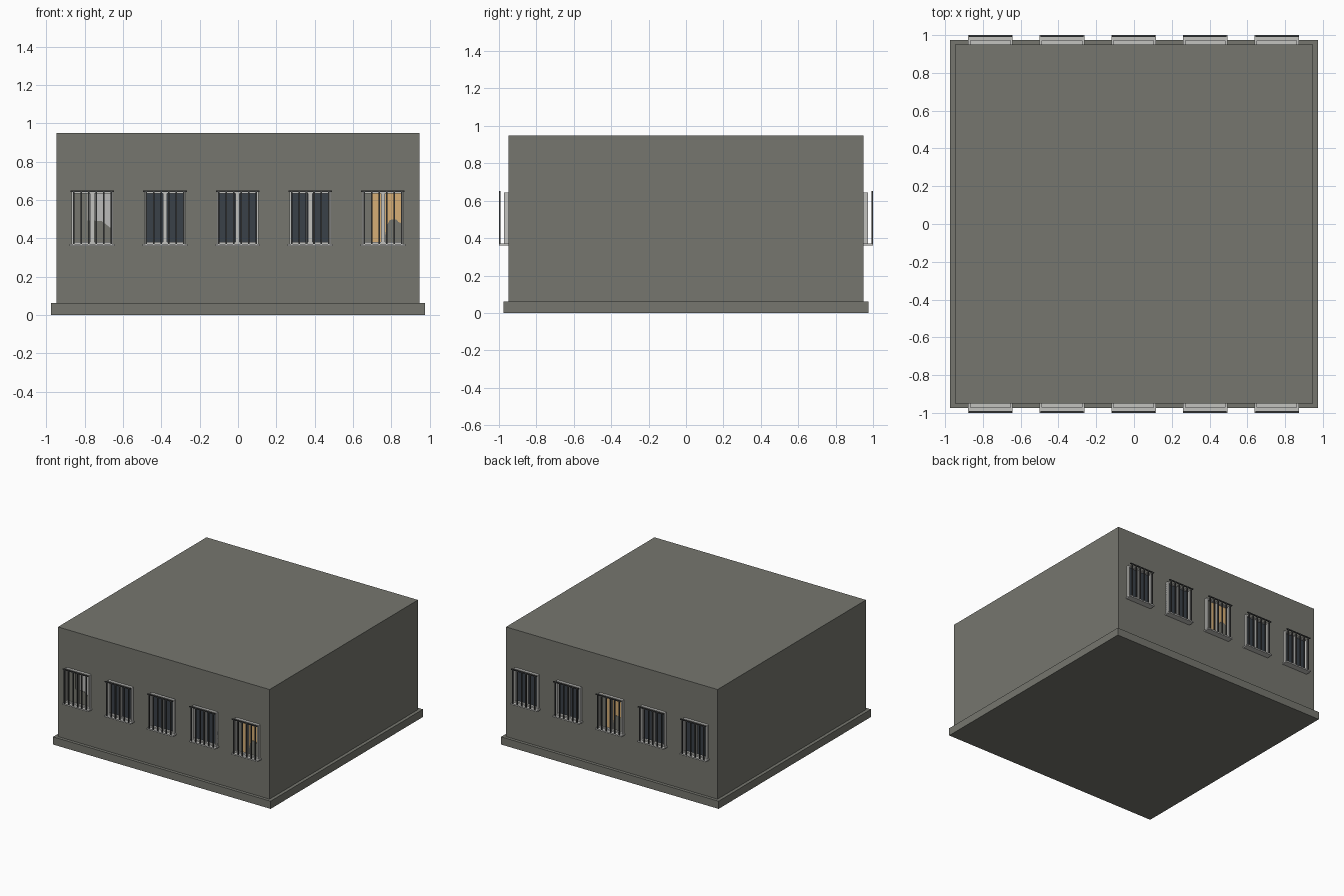
import bpy
import bmesh
from math import pi
from mathutils import Matrix

cube = bpy.data.objects.get("Cube")
if cube:
    bpy.data.objects.remove(cube)


def material(name, r, g, b):
    m = bpy.data.materials.new(name)
    m.use_nodes = True
    m.diffuse_color = (r, g, b, 1)
    m.node_tree.nodes["Principled BSDF"].inputs["Base Color"].default_value = (r, g, b, 1)
    return m


STONE = material("grey stone", 0.18, 0.182, 0.158)
FRAME = material("pale frame", 0.54, 0.54, 0.52)
BARS = material("dark iron", 0.06, 0.063, 0.063)
GLASS = material("dark glass", 0.042, 0.053, 0.066)
GOLD = material("warm light", 0.68, 0.43, 0.18)
PALE = material("pale interior", 0.50, 0.50, 0.49)


def add_box(bm, x0, x1, y0, y1, z0, z1):
    size = Matrix.Diagonal((x1 - x0, y1 - y0, z1 - z0, 1))
    place = Matrix.Translation(((x0 + x1) / 2, (y0 + y1) / 2, (z0 + z1) / 2))
    bmesh.ops.create_cube(bm, size=1, matrix=place @ size)


def boxes_mesh(name, mat, boxes):
    bm = bmesh.new()
    for b in boxes:
        add_box(bm, *b)
    return finish(bm, name, mat)


def finish(bm, name, mat):
    mesh = bpy.data.meshes.new(name)
    bm.to_mesh(mesh)
    bm.free()
    mesh.materials.append(mat)
    return mesh


def silhouette_mesh(name, points):
    # thin plate cut to an outline
    bm = bmesh.new()
    face = bm.faces.new([bm.verts.new((x, -0.956, z)) for x, z in points])
    ext = bmesh.ops.extrude_face_region(bm, geom=[face])
    verts = [v for v in ext["geom"] if isinstance(v, bmesh.types.BMVert)]
    bmesh.ops.translate(bm, verts=verts, vec=(0, 0.003, 0))
    bmesh.ops.recalc_face_normals(bm, faces=bm.faces)
    return finish(bm, name, STONE)


def place(mesh, name, x=0, back=False):
    obj = bpy.data.objects.new(name, mesh)
    obj.location = (x, 0, 0)
    if back:
        obj.rotation_euler.z = pi
    bpy.context.collection.objects.link(obj)


# Building body and plinth
W = 0.948
place(boxes_mesh("walls", STONE, [(-W, W, -0.95, 0.95, 0.03, 0.95)]), "walls")
place(boxes_mesh("plinth", STONE, [(-0.975, 0.975, -0.975, 0.975, 0, 0.062)]), "plinth")

# Shared window parts, facing the front
H = 0.108      # half width of the window
LOW, TOP = 0.37, 0.645
frame = boxes_mesh("window_frame", FRAME, [
    (-H, -H + 0.012, -0.972, -0.945, LOW, TOP),
    (H - 0.012, H, -0.972, -0.945, LOW, TOP),
    (-H, H, -0.972, -0.945, TOP - 0.01, TOP),
    (-H, H, -0.972, -0.945, LOW, LOW + 0.012),
    (-0.011, 0.011, -0.968, -0.945, LOW, TOP),
])
sill = boxes_mesh("window_sill", FRAME, [(-0.118, 0.118, -1.0, -0.945, 0.361, 0.371)])
bar_x = [(i - 2.5) * 0.039 for i in range(6)]
grille = boxes_mesh("window_bars", BARS,
                    [(x - 0.004, x + 0.004, -1.0, -0.992, LOW, 0.65) for x in bar_x]
                    + [(-0.114, 0.114, -1.0, -0.991, 0.643, 0.651)])
panes = {
    kind: boxes_mesh(kind + "_pane", mat, [(-H, H, -0.953, -0.945, LOW, TOP)])
    for kind, mat in (("dark", GLASS), ("gold", GOLD), ("pale", PALE))
}

# Shapes seen inside the lit windows
curtain = {
    "gold": boxes_mesh("narrow_curtain", STONE, [(-0.1, -0.055, -0.957, -0.95, LOW, TOP)]),
    "pale": boxes_mesh("wide_curtain", STONE, [(-0.1, -0.025, -0.957, -0.95, LOW, TOP)]),
}
shadow = {
    "gold": silhouette_mesh("tall_silhouette", [
        (0.01, 0.375), (0.012, 0.42), (0.022, 0.47), (0.036, 0.497),
        (0.07, 0.5), (0.082, 0.485), (0.1, 0.48), (0.1, 0.375)]),
    "pale": silhouette_mesh("low_silhouette", [
        (-0.025, 0.375), (-0.025, 0.495), (0.05, 0.49),
        (0.07, 0.475), (0.095, 0.455), (0.1, 0.375)]),
}

# Five windows on each long wall
rows = {
    "front": ["pale", "dark", "dark", "dark", "gold"],
    "back": ["dark", "dark", "gold", "dark", "dark"],
}
for wall, kinds in rows.items():
    for i, kind in enumerate(kinds):
        parts = {"frame": frame, "sill": sill, "bars": grille, "pane": panes[kind]}
        if kind in curtain:
            parts["curtain"] = curtain[kind]
            parts["silhouette"] = shadow[kind]
        for part, mesh in parts.items():
            place(mesh, f"{wall}_window_{i + 1}_{part}", (i - 2) * 0.379 - 0.002, wall == "back")
